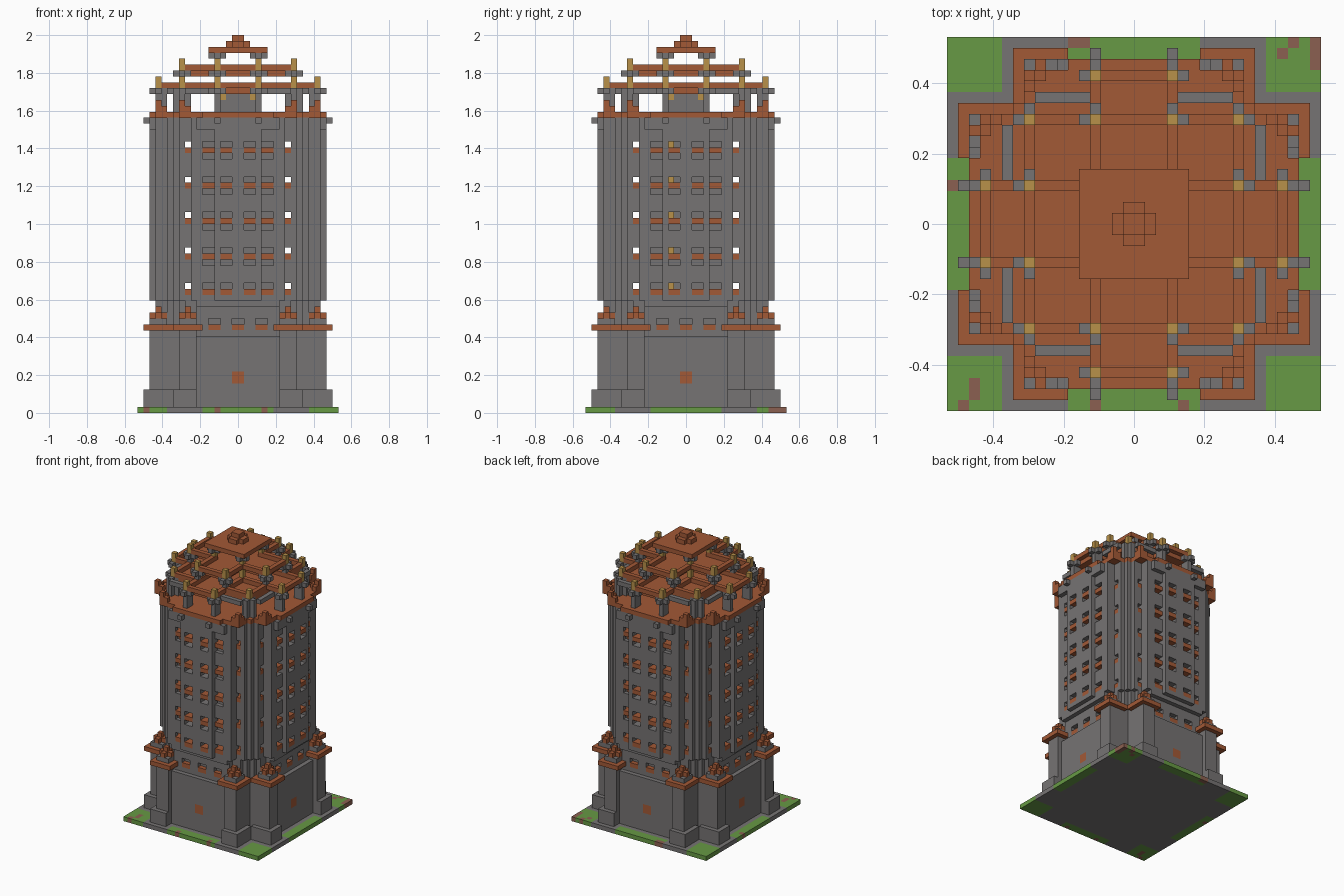
import bpy
import bmesh
from itertools import product

U = 2 / 64  # size of one building block

if "Cube" in bpy.data.objects:
    bpy.data.objects.remove(bpy.data.objects["Cube"], do_unlink=True)


def make_material(name, rgb):
    mat = bpy.data.materials.new(name)
    mat.use_nodes = True
    mat.diffuse_color = (*rgb, 1)
    mat.node_tree.nodes["Principled BSDF"].inputs["Base Color"].default_value = (*rgb, 1)
    return mat


MATERIALS = [
    make_material("stone_grey", (0.18, 0.172, 0.172)),
    make_material("rust_tile", (0.365, 0.1, 0.037)),
    make_material("grass_green", (0.135, 0.32, 0.058)),
    make_material("lantern_gold", (0.48, 0.285, 0.067)),
    make_material("soil_brown", (0.26, 0.118, 0.082)),
]
STONE, RUST, GRASS, GOLD, SOIL = range(5)
CUT = None


def rectangles(cells):
    """Merge square cells into larger rectangles."""
    while cells:
        a, b = min(cells)
        a2, b2 = a + 1, b + 1
        while (a, b2) in cells:
            b2 += 1
        while all((a2, j) in cells for j in range(b, b2)):
            a2 += 1
        cells -= set(product(range(a, a2), range(b, b2)))
        yield a, a2, b, b2


class Part:
    """A blocky part built up from boxes, with only its outer skin meshed."""

    def __init__(self, name):
        self.name, self.blocks = name, {}

    def box(self, x, y, z, mat=STONE):
        for cell in product(range(*x), range(*y), range(*z)):
            if mat is CUT:
                self.blocks.pop(cell, None)
            else:
                self.blocks[cell] = mat

    def around(self, x, y, z, mat=STONE):
        """Repeat a box on all four sides, mirrored on each."""
        flip = lambda r: (-r[1], -r[0])
        spots = set()
        for p, q in product((x, flip(x)), (y, flip(y))):
            spots |= {(p, q), (q, p)}
        for p, q in spots:
            self.box(p, q, z, mat)

    def plan(self, outline, z, mat=STONE):
        """Stack a stepped plan made of centred rectangles."""
        for w, d in outline:
            self.around((-w, w), (-d, d), z, mat)

    def build(self):
        layers = {}
        for cell, mat in self.blocks.items():
            for axis, side in product(range(3), (0, 1)):
                near = list(cell)
                near[axis] += 2 * side - 1
                if tuple(near) not in self.blocks:
                    key = (axis, side, cell[axis] + side, mat)
                    spot = (cell[(axis + 1) % 3], cell[(axis + 2) % 3])
                    layers.setdefault(key, set()).add(spot)
        bm = bmesh.new()
        for (axis, side, level, mat), cells in layers.items():
            for a, a2, b, b2 in rectangles(cells):
                corners = []
                for p, q in ((a, b), (a2, b), (a2, b2), (a, b2)):
                    co = [0, 0, 0]
                    co[axis], co[(axis + 1) % 3], co[(axis + 2) % 3] = level * U, p * U, q * U
                    corners.append(bm.verts.new(co))
                face = bm.faces.new(corners if side else corners[::-1])
                face.material_index = mat
        bmesh.ops.remove_doubles(bm, verts=bm.verts[:], dist=U / 100)
        mesh = bpy.data.meshes.new(self.name)
        bm.to_mesh(mesh)
        bm.free()
        for mat in MATERIALS:
            mesh.materials.append(mat)
        bpy.context.collection.objects.link(bpy.data.objects.new(self.name, mesh))


# Ground: lawn with paving round the walls and a few bare patches
ground = Part("ground")
ground.box((-17, 17), (-17, 17), (0, 1), GRASS)
ground.plan([(12, 15)], (0, 1))
ground.around((6, 12), (12, 17), (0, 1))
for x, y in (((-6, -4), (16, 17)), ((-15, -14), (-16, -14)), ((-16, -15), (-17, -16)),
             ((-4, -3), (-17, -16)), ((4, 5), (-17, -16)), ((16, 17), (14, 17)),
             ((14, 15), (16, 17)), ((13, 14), (15, 16)), ((-17, -16), (3, 4))):
    ground.box(x, y, (0, 1), SOIL)
ground.build()

# Base: cross-shaped block with paired buttress towers
base = Part("base")
base.plan([(7, 14), (10, 10)], (1, 13))
base.around((-1, 1), (13, 14), (5, 7), RUST)
base.around((7, 10), (10, 15), (1, 14))
base.around((7, 11), (11, 16), (1, 4))
base.build()

caps = Part("buttress_caps")
caps.around((6, 11), (11, 16), (14, 15), RUST)
caps.around((7, 10), (12, 15), (15, 16))
caps.around((7, 10), (13, 14), (16, 17), RUST)
caps.around((8, 9), (12, 15), (16, 17), RUST)
caps.around((8, 9), (13, 14), (17, 18), RUST)
caps.build()

# Recessed storey under the shaft
neck = Part("neck")
neck.plan([(7, 13), (9, 12), (10, 11)], (13, 18))
neck.plan([(7, 14), (9, 12), (10, 11)], (18, 19))
for x in ((-1, 1), (3, 5)):
    neck.around(x, (12, 13), (15, 16), CUT)
    neck.around(x, (12, 13), (14, 15), RUST)
neck.build()

# Shaft: hollow stepped tower with sunk panels round a solid core
SHAFT = [(7, 15), (8, 14), (10, 12), (11, 11)]
FLOORS = range(20, 45, 6)
shaft = Part("shaft")
shaft.plan(SHAFT, (19, 50))
inside = [(7, 13), (9, 11), (10, 10)]
shaft.plan(inside, (20, 48), CUT)
shaft.plan([(7, 7)], (20, 48))
shaft.around((4, 7), (14, 15), (19, 48), CUT)
for z in FLOORS:
    shaft.plan(inside, (z, z + 1), RUST)
    for x, y in (((1, 3), (13, 15)), ((4, 6), (13, 14)), ((8, 9), (11, 12))):
        shaft.around(x, y, (z + 1, z + 2), CUT)
        shaft.around(x, y, (z, z + 1), RUST)
        if z > FLOORS[0] and x[0] < 8:
            shaft.around(x, y, (z - 1, z), CUT)
    shaft.box((9, 10), (-3, -2), (z + 1, z + 2), GOLD)
shaft.build()

# Cornice with stepped corner ornaments
cornice = Part("cornice")
cornice.around((3, 4), (15, 16), (49, 50))
cornice.plan([(6, 15), (8, 14), (10, 13), (11, 11)], (50, 51), RUST)
cornice.around((8, 10), (13, 14), (50, 52), RUST)
cornice.around((9, 10), (12, 13), (51, 52), RUST)
cornice.around((9, 10), (13, 14), (52, 53), RUST)
cornice.build()

# Open belvedere carrying the roofs
belvedere = Part("belvedere")
belvedere.plan([(4, 4)], (51, 54))
belvedere.around((2, 3), (3, 4), (53, 54), GOLD)
belvedere.around((3, 4), (12, 14), (51, 54))
belvedere.around((8, 11), (9, 10), (51, 54))
belvedere.around((4, 9), (11, 12), (54, 55))
belvedere.build()


def lantern(part, x, y, z):
    """Gold post on a cross-shaped stone bracket."""
    part.around((x - 1, x + 2), (y, y + 1), (z - 1, z))
    part.around((x, x + 1), (y - 1, y + 2), (z - 1, z))
    part.around((x, x + 1), (y, y + 1), (z, z + 2), GOLD)


# Lower roof: square with four arms, edged by raised beams
lower_roof = Part("lower_roof")
lower_roof.plan([(3, 13), (10, 10)], (54, 55), RUST)
lower_roof.around((3, 4), (4, 14), (55, 56), RUST)
lower_roof.around((4, 10), (9, 10), (55, 56), RUST)
lower_roof.around((-3, 3), (13, 14), (55, 56), RUST)
lantern(lower_roof, 3, 13, 55)
lantern(lower_roof, 9, 9, 55)
lower_roof.build()

# Middle roof: beamed cross on short posts
middle_roof = Part("middle_roof")
middle_roof.around((3, 4), (9, 10), (56, 58))
middle_roof.around((3, 4), (3, 4), (55, 58), GOLD)
middle_roof.plan([(3, 9)], (57, 58), RUST)
middle_roof.around((3, 4), (3, 10), (58, 59), RUST)
middle_roof.around((-3, 3), (9, 10), (58, 59), RUST)
lantern(middle_roof, 3, 9, 58)
middle_roof.build()

# Top roof and finial
top_roof = Part("top_roof")
top_roof.around((2, 5), (3, 4), (60, 61))
top_roof.around((3, 4), (3, 4), (59, 61), GOLD)
top_roof.plan([(5, 5)], (61, 62), RUST)
top_roof.plan([(1, 2)], (62, 63), RUST)
top_roof.plan([(1, 1)], (63, 64), RUST)
top_roof.build()
